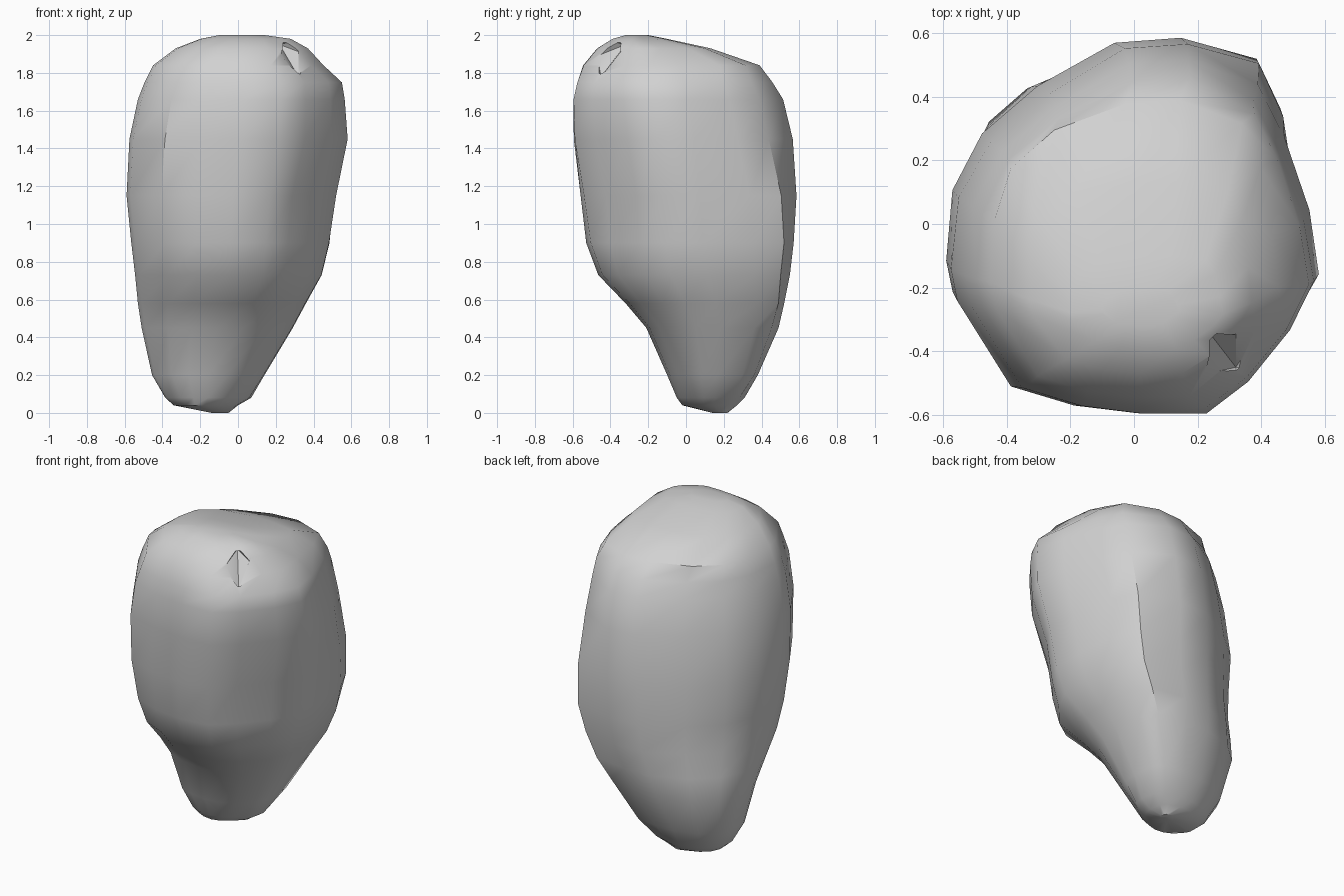
import bpy
import bmesh
import math
from mathutils import Vector

cube = bpy.data.objects.get("Cube")
if cube:
    bpy.data.objects.remove(cube, do_unlink=True)

# Plain grey stone
stone = bpy.data.materials.new("grey stone")
stone.use_nodes = True
grey = (0.64, 0.64, 0.64, 1)
stone.diffuse_color = grey
stone.node_tree.nodes["Principled BSDF"].inputs["Base Color"].default_value = grey

# Angular outline of the boulder seen from above
PLAN = [(-.4, -.5), (-.2, -.56), (0, -.585), (.22, -.585), (.36, -.48),
        (.5, -.31), (.58, -.15), (.55, .06), (.49, .31), (.41, .48),
        (.17, .59), (-.04, .57), (-.3, .44), (-.48, .29), (-.57, .1),
        (-.59, -.13), (-.57, -.23)]

# Levels: height, x range, y range, roundness,
# bulge of the back left, front left and back right corners
LEVELS = [(0, -.14, -.05, .14, .22, 1, 0, 0, 0),
          (.04, -.34, 0, -.02, .27, 1, .02, -.02, 0),
          (.08, -.385, .07, -.05, .31, .9, .02, -.03, 0),
          (.2, -.455, .14, -.1, .38, .8, .05, -.01, 0),
          (.45, -.51, .29, -.21, .49, .8, .06, 0, 0),
          (.58, -.53, .36, -.32, .52, .8, .09, 0, -.02),
          (.73, -.545, .443, -.465, .55, .6, .08, -.01, -.03),
          (.9, -.565, .49, -.53, .57, .35, .08, -.04, -.03),
          (1.15, -.59, .53, -.56, .585, .1, .04, -.05, -.02),
          (1.45, -.575, .585, -.595, .575, 0, -.04, -.02, -.03),
          (1.66, -.53, .565, -.595, .525, 0, -.045, 0, -.02),
          (1.75, -.495, .55, -.575, .465, 0, -.03, 0, 0),
          (1.84, -.45, .455, -.545, .39, 0, .02, -.01, .04),
          (1.93, -.33, .37, -.47, .13, .1, .04, 0, .06),
          (1.98, -.2, .28, -.39, -.1, 0, .02, 0, .03),
          (2, -.1, .14, -.32, -.2, .2, 0, 0, 0)]
CORNERS = [Vector(c).normalized() for c in ((1, 1), (1, -1), (-1, 1))]


def section(z, x0, x1, y0, y1, roundness, *bulges):
    """Blend outline and circle, fit to the ranges, then push the corners."""
    pts = []
    for x, y in PLAN:
        a = math.atan2(y, x)
        circle = Vector((math.cos(a), math.sin(a))) * .59
        pts.append(Vector((x, y)).lerp(circle, roundness))
    xs, ys = [p.x for p in pts], [p.y for p in pts]

    def fit(v, vals, lo, hi):
        return lo + (hi - lo) * (v - min(vals)) / (max(vals) - min(vals))
    ring = []
    for p in pts:
        q = Vector((fit(p.x, xs, x0, x1), fit(p.y, ys, y0, y1)))
        for corner, bulge in zip(CORNERS, bulges):
            q += corner * bulge * max(0, p.normalized().dot(corner)) ** 8
        ring.append((max(x0, min(x1, q.x)), max(y0, min(y1, q.y)), z))
    return ring


def make_object(name, bm):
    bmesh.ops.recalc_face_normals(bm, faces=bm.faces)
    mesh = bpy.data.meshes.new(name)
    bm.to_mesh(mesh)
    bm.free()
    mesh.materials.append(stone)
    obj = bpy.data.objects.new(name, mesh)
    bpy.context.collection.objects.link(obj)
    return obj


# Boulder body lofted through the sections
bm = bmesh.new()
rings = [[bm.verts.new(p) for p in section(*level)] for level in LEVELS]
n = len(PLAN)
for low, high in zip(rings, rings[1:]):
    for i in range(n):
        j = (i + 1) % n
        bm.faces.new((low[i], low[j], high[j], high[i]))
bm.faces.new(rings[0][::-1])
bm.faces.new(rings[-1])
boulder = make_object("boulder", bm)

# V-shaped chip knocked out of the upper front edge
bm = bmesh.new()
outward = Vector((.5, -.6, .6))
for p in [(.22, -.32, 1.95), (.32, -.45, 1.78)]:
    bm.verts.new(p)
for p in [(.23, -.47, 1.89), (.38, -.36, 1.89), (.31, -.42, 1.9)]:
    bm.verts.new(Vector(p))
    bm.verts.new(Vector(p) + outward * .2)
bmesh.ops.convex_hull(bm, input=bm.verts)
chip = make_object("chip_cutter", bm)
chip.hide_render = True

cut = boulder.modifiers.new("chip", "BOOLEAN")
cut.operation = "DIFFERENCE"
cut.solver = "EXACT"
cut.object = chip
bpy.ops.object.select_all(action="DESELECT")
boulder.select_set(True)
bpy.context.view_layer.objects.active = boulder
bpy.ops.object.modifier_apply(modifier=cut.name)
bpy.data.objects.remove(chip, do_unlink=True)

# Worn, smooth surface with crisp chipped edges
bpy.ops.object.shade_smooth_by_angle(angle=math.radians(40))
